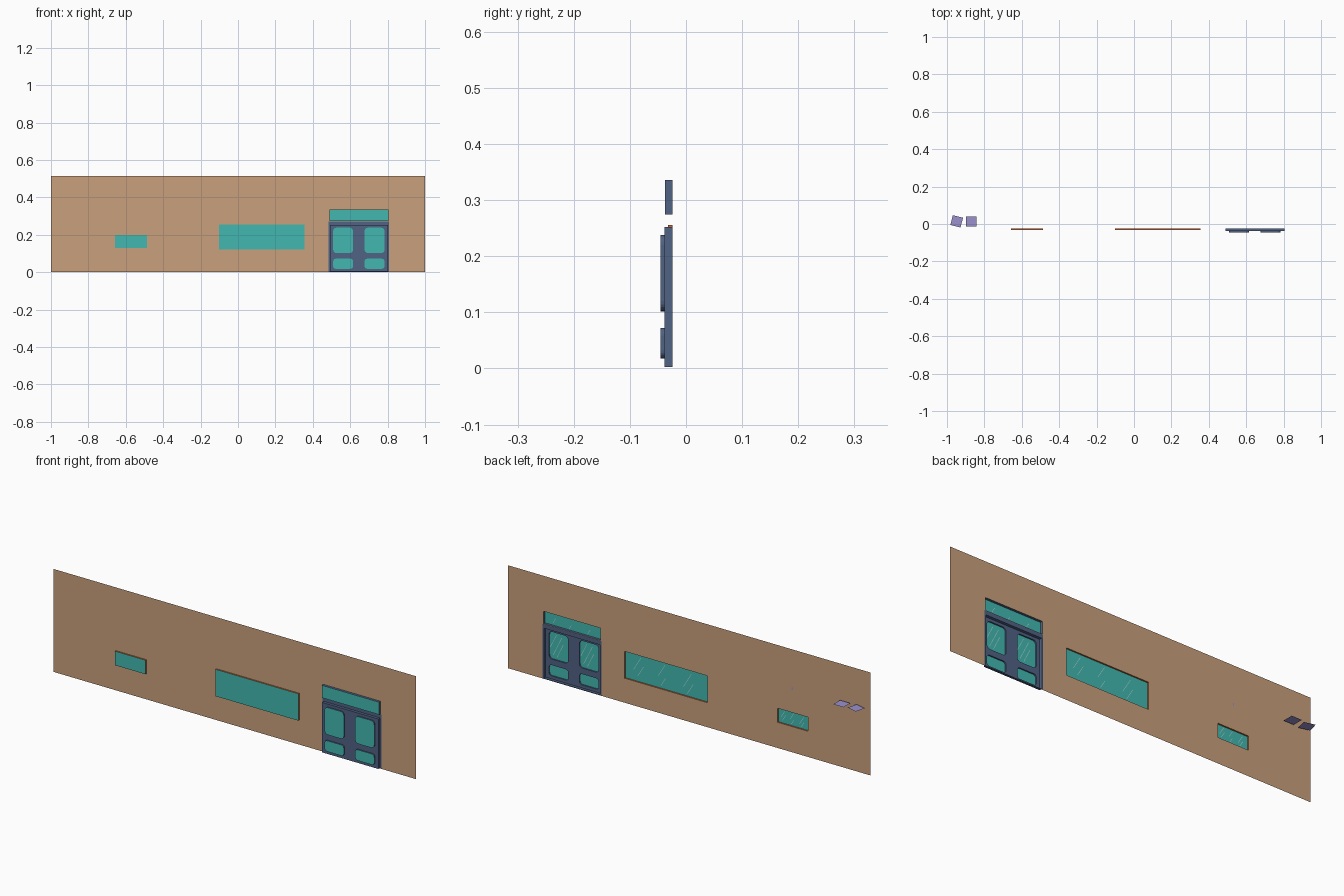
import bpy, bmesh, math
from mathutils import Vector, Matrix

if "Cube" in bpy.data.objects:
    bpy.data.objects.remove(bpy.data.objects["Cube"])

WALL_Y = -0.0245


def material(name, srgb):
    m = bpy.data.materials.new(name)
    m.diffuse_color = [((c / 255 + 0.055) / 1.055) ** 2.4 for c in srgb] + [1]
    m.use_nodes = True
    m.node_tree.nodes["Principled BSDF"].inputs["Base Color"].default_value = m.diffuse_color
    return m


TAN = material("tan_wall", (202, 160, 124))
TEAL = material("teal_glass", (66, 184, 176))
NAVY = material("navy_door_paint", (80, 98, 132))
ORANGE = material("orange_frame", (205, 105, 50))
PURPLE = material("lavender_paper", (155, 145, 205))
PALE = material("pale_glint", (170, 215, 212))


def finish(name, bm, mat):
    bmesh.ops.recalc_face_normals(bm, faces=bm.faces[:])
    me = bpy.data.meshes.new(name)
    bm.to_mesh(me)
    bm.free()
    me.materials.append(mat)
    ob = bpy.data.objects.new(name, me)
    bpy.context.collection.objects.link(ob)
    return ob


def rect(x0, x1, z0, z1, r=0.0, steps=5):
    """Outline in x and z, with optional round corners."""
    if r == 0:
        return [(x0, z0), (x1, z0), (x1, z1), (x0, z1)]
    pts = []
    corners = [(x1 - r, z1 - r), (x0 + r, z1 - r), (x0 + r, z0 + r), (x1 - r, z0 + r)]
    for q, (cx, cz) in enumerate(corners):
        for i in range(steps + 1):
            a = math.pi / 2 * (q + i / steps)
            pts.append((cx + r * math.cos(a), cz + r * math.sin(a)))
    return pts


def sheet(name, y, outer, mat, holes=()):
    """Upright flat sheet, with holes where given."""
    bm = bmesh.new()
    edges = []
    for loop in [outer, *holes]:
        vs = [bm.verts.new((x, y, z)) for x, z in loop]
        edges += [bm.edges.new((vs[i - 1], vs[i])) for i in range(len(vs))]
    bmesh.ops.triangle_fill(bm, edges=edges, use_beauty=True, normal=(0, -1, 0))
    return finish(name, bm, mat)


def rim(name, loop, y0, y1, mat):
    """Side walls of a recess between two depths."""
    bm = bmesh.new()
    a = [bm.verts.new((x, y0, z)) for x, z in loop]
    b = [bm.verts.new((x, y1, z)) for x, z in loop]
    for i in range(len(loop)):
        bm.faces.new((a[i - 1], a[i], b[i], b[i - 1]))
    return finish(name, bm, mat)


def recess(name, loop, y0, y1, frame_mat):
    """Recess pushed out of the front and closed by glass."""
    rim(name + "_frame", loop, y0, y1, frame_mat)
    sheet(name + "_glass", y1, loop, TEAL)


def glints(name, x0, x1, z0, z1, y, spots, slant):
    """Thin slanting reflections on the inner side of the glass."""
    bm = bmesh.new()
    h = z1 - z0
    for f, lo, hi in spots:
        x = x0 + f * (x1 - x0)
        za, zb = z0 + lo * h, z0 + hi * h
        d = (zb - za) * slant
        pts = [(x, za), (x + 0.003, za), (x + 0.003 - d, zb), (x - d, zb)]
        bm.faces.new([bm.verts.new((px, y + 0.001, pz)) for px, pz in pts])
    finish(name, bm, PALE)


# Openings
small = (-0.657, -0.487, 0.128, 0.198)
large = (-0.102, 0.355, 0.122, 0.256)
transom = (0.488, 0.804, 0.274, 0.336)
door_l, door_r, door_top = 0.483, 0.808, 0.272
inner_door = rect(0.491, 0.801, 0.003, 0.252)

# Wall with a notch for the door and holes for the windows
wall_outline = [(-1, 0), (door_l, 0), (door_l, door_top), (door_r, door_top),
                (door_r, 0), (1, 0), (1, 0.513), (-1, 0.513)]
sheet("wall", WALL_Y, wall_outline, TAN,
      [rect(*small), rect(*large), rect(*transom)])

# Windows
WIN_Y = -0.032
recess("small_window", rect(*small), WALL_Y, WIN_Y, ORANGE)
recess("large_window", rect(*large), WALL_Y, WIN_Y, ORANGE)
recess("transom_window", rect(*transom), WALL_Y, -0.037, NAVY)
pairs = [(0.25, 0.1, 0.5), (0.3, 0.3, 0.85), (0.57, 0.1, 0.4),
         (0.6, 0.45, 0.9), (0.85, 0.2, 0.6), (0.9, 0.4, 0.9)]
glints("small_window_glints", *small, WIN_Y, pairs, 0.6)
glints("large_window_glints", *large, WIN_Y, pairs, 0.6)
glints("transom_glints", *transom, -0.037, pairs[::2], 0.6)

# Door frame and recessed double door
DOOR_Y, PANE_Y = -0.0385, -0.045
sheet("door_frame", WALL_Y, rect(door_l, door_r, 0, door_top), NAVY, [inner_door])
rim("door_jamb", inner_door, WALL_Y, DOOR_Y, NAVY)
panes = {}
for side, x0, x1 in (("left", 0.509, 0.615), ("right", 0.677, 0.783)):
    panes[side + "_upper_pane"] = (x0, x1, 0.102, 0.238, 0.018)
    panes[side + "_lower_pane"] = (x0, x1, 0.018, 0.072, 0.014)
sheet("double_door", DOOR_Y, inner_door, NAVY, [rect(*p) for p in panes.values()])
for name, p in panes.items():
    recess(name, rect(*p), DOOR_Y, PANE_Y, NAVY)
    if "upper" in name:
        glints(name + "_glints", *p[:4], PANE_Y,
               [(0.6, 0.1, 0.6), (0.8, 0.15, 0.85), (0.95, 0.4, 0.9)], 0.5)

# Loose flat sheets behind the wall
for name, x, turn in (("flat_sheet", -0.869, 0), ("turned_sheet", -0.948, -0.25)):
    bm = bmesh.new()
    bmesh.ops.create_grid(bm, x_segments=1, y_segments=1, size=0.5)
    bmesh.ops.scale(bm, vec=(0.056, 0.054, 1), verts=bm.verts)
    bmesh.ops.rotate(bm, matrix=Matrix.Rotation(turn, 3, 'Z'), verts=bm.verts)
    bmesh.ops.translate(bm, vec=Vector((x, 0.014, 0.337)), verts=bm.verts)
    finish(name, bm, PURPLE)

# Tiny tag above the small window
sheet("wall_tag", WALL_Y + 0.003, rect(-0.574, -0.566, 0.312, 0.326), PURPLE)
